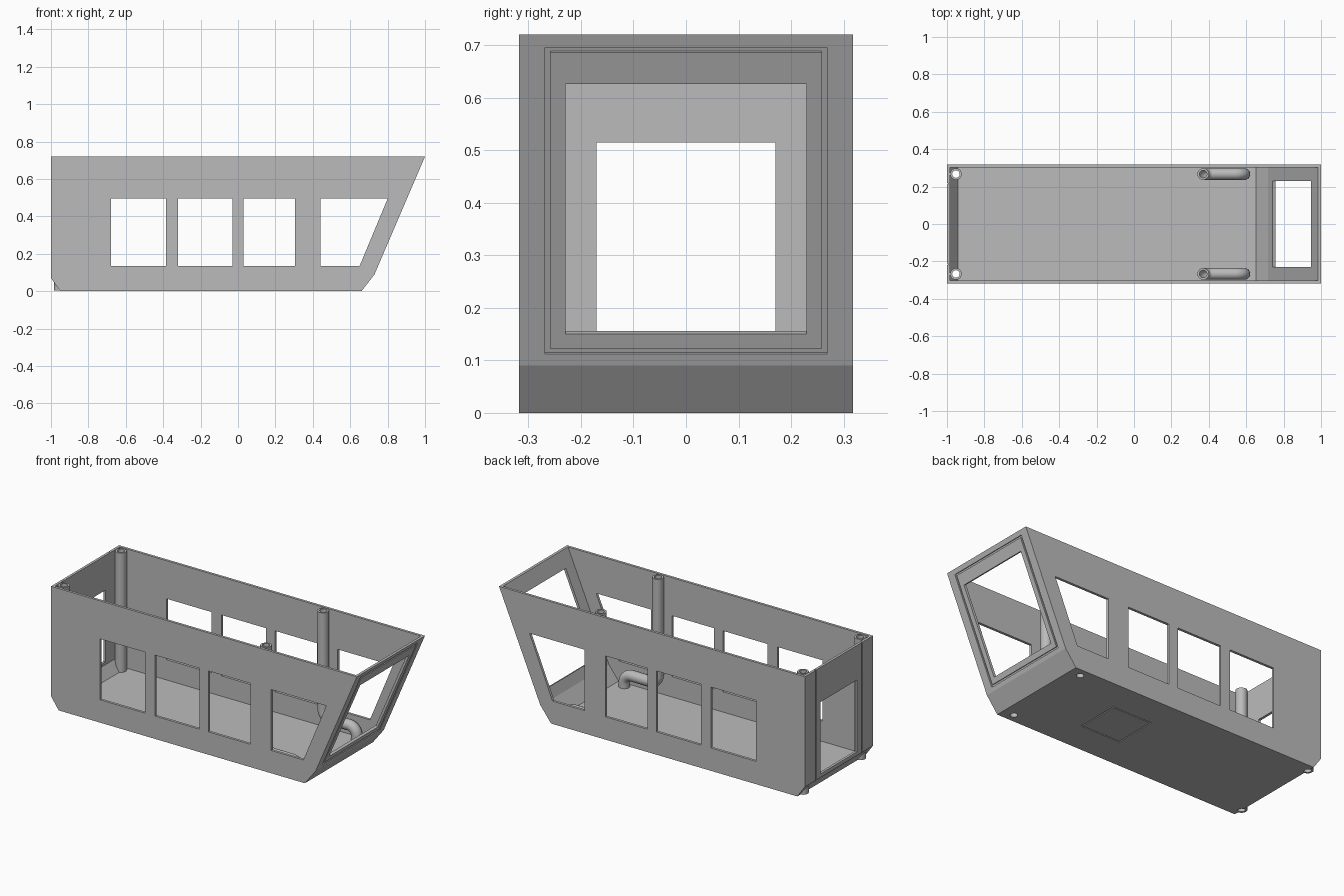
import bpy, bmesh, math
from mathutils import Vector

cube = bpy.data.objects.get("Cube")
if cube:
    bpy.data.objects.remove(cube, do_unlink=True)

grey = bpy.data.materials.new("plain grey")
grey.use_nodes = True
GREY = (0.5, 0.5, 0.5, 1)
grey.diffuse_color = GREY
grey.node_tree.nodes["Principled BSDF"].inputs["Base Color"].default_value = GREY

HALF_W, WALL, TOP = 0.318, 0.015, 0.72
POST_Y, POST_R, HOLE_R = 0.267, 0.031, 0.02


def loft(name, loops, closed=False):
    """Skin a row of matching loops, either capped or joined end to end."""
    bm = bmesh.new()
    rows = [[bm.verts.new(p) for p in loop] for loop in loops]
    pairs = list(zip(rows, rows[1:]))
    if closed:
        pairs.append((rows[-1], rows[0]))
    else:
        bm.faces.new(rows[0])
        bm.faces.new(rows[-1])
    for a, b in pairs:
        for i in range(len(a)):
            j = (i + 1) % len(a)
            bm.faces.new((a[i], a[j], b[j], b[i]))
    bmesh.ops.recalc_face_normals(bm, faces=bm.faces)
    mesh = bpy.data.meshes.new(name)
    bm.to_mesh(mesh)
    bm.free()
    mesh.materials.append(grey)
    obj = bpy.data.objects.new(name, mesh)
    bpy.context.collection.objects.link(obj)
    return obj


def prism(name, profile, half):
    """Extrude a side profile across the width."""
    return loft(name, [[(x, y, z) for x, z in profile] for y in (-half, half)])


def rect(centre, u, v, hu, hv, offset):
    return [centre + u * a * hu + v * b * hv + offset
            for a, b in ((-1, -1), (1, -1), (1, 1), (-1, 1))]


def box(name, centre, u, v, n, hu, hv, hn):
    return loft(name, [rect(centre, u, v, hu, hv, n * s * hn) for s in (-1, 1)])


def frame(name, centre, u, v, n, hu, hv, width, depth):
    """Square ring used to engrave a narrow groove."""
    return loft(name, [rect(centre, u, v, hu - w, hv - w, n * d) for w, d in
                       ((0, -depth), (0, depth), (width, depth), (width, -depth))], True)


def circle(centre, side, radius, count=32):
    y = Vector((0, 1, 0))
    return [centre + (y * math.cos(t) + side * math.sin(t)) * radius
            for t in (i * math.tau / count for i in range(count))]


def tube(name, path, y):
    """Hollow pipe along a path of (x, z, direction angle)."""
    def rings(radius):
        return [circle(Vector((x, y, z)),
                       Vector((-math.sin(a), 0, math.cos(a))), radius)
                for x, z, a in path]
    obj = loft(name, rings(POST_R) + rings(HOLE_R)[::-1], True)
    bpy.ops.object.select_all(action='DESELECT')
    obj.select_set(True)
    bpy.context.view_layer.objects.active = obj
    bpy.ops.object.shade_smooth_by_angle(angle=math.radians(35))
    return obj


def cut(target, cutter):
    cutter.hide_render = True
    mod = target.modifiers.new("cut", 'BOOLEAN')
    mod.operation, mod.solver, mod.object = 'DIFFERENCE', 'EXACT', cutter
    bpy.ops.object.select_all(action='DESELECT')
    target.select_set(True)
    bpy.context.view_layer.objects.active = target
    bpy.ops.object.modifier_apply(modifier=mod.name)
    bpy.data.objects.remove(cutter, do_unlink=True)


X, Y, Z = Vector((1, 0, 0)), Vector((0, 1, 0)), Vector((0, 0, 1))

# Outer shell and the open cavity inside it
shell = prism("cabin_shell", [(-1, 0.07), (-0.95, 0), (0.66, 0), (0.73, 0.09),
                              (1, TOP), (-1, TOP)], HALF_W)
rise = (1 - 0.73) / (TOP - 0.09)
cut(shell, prism("cavity", [(-0.985, 0.075), (-0.942, WALL), (0.653, WALL),
                            (0.716, 0.096), (0.984 + rise * 0.1, TOP + 0.1),
                            (-0.985, TOP + 0.1)], HALF_W - WALL))

# Side windows, cut through both walls
LOW, HIGH = 0.135, 0.495
for left, right, right_top in ((-0.68, -0.385, -0.385), (-0.32, -0.03, -0.03),
                               (0.03, 0.305, 0.305), (0.44, 0.65, 0.8)):
    cut(shell, prism("window", [(left, LOW), (right, LOW),
                                (right_top, HIGH), (left, HIGH)], 0.5))

# Sloping front window with an engraved surround
slope = Vector((rise, 0, 1)).normalized()
normal = Vector((slope.z, 0, -slope.x))


def on_slope(z):
    return Vector((0.73 + (z - 0.09) * rise, 0, z))


def slope_half(z0, z1):
    return (z1 - z0) / 2 / slope.z


cut(shell, box("front_opening", on_slope(0.388), Y, slope, normal,
               0.229, slope_half(0.15, 0.626), 0.05))
cut(shell, frame("front_groove", on_slope(0.4035), Y, slope, normal,
                 0.268, slope_half(0.112, 0.695), 0.01, 0.008))

# Rear window and the upright grooves beside it
cut(shell, box("rear_opening", Vector((-1, 0, 0.303)), Y, Z, X, 0.17, 0.212, 0.05))
for s in (-1, 1):
    cut(shell, box("rear_groove", Vector((-1, s * 0.215, 0.4)), Y, Z, X,
                   0.005, 0.4, 0.006))

# Square outline engraved under the floor
cut(shell, frame("floor_groove", Vector((0.12, 0, 0)), X, Y, Z, 0.13, 0.13, 0.006, 0.006))

# Pipe paths: straight rear posts, and front posts that bend forward and down
down = -math.pi / 2
rear_path = [(-0.952, TOP, down), (-0.952, 0.005, down)]
steps = [i / 8 * math.pi / 2 for i in range(9)]
bend = 0.05
front_path = [(0.37, TOP, down)]
front_path += [(0.42 - bend * math.cos(t), 0.14 - bend * math.sin(t), down + t) for t in steps]
front_path += [(0.54 + bend * math.sin(t), 0.04 + bend * math.cos(t), -t) for t in steps]
front_path += [(0.59, 0.008, down)]

for side, s in (("right", -1), ("left", 1)):
    y = s * POST_Y
    for x in (-0.952, 0.59):
        cut(shell, loft("drain_hole", [circle(Vector((x, y, z)), X, HOLE_R)
                                       for z in (-0.1, 0.2 if x < 0 else 0.05)]))
    tube("rear_post_" + side, rear_path, y)
    tube("front_pipe_" + side, front_path, y)
